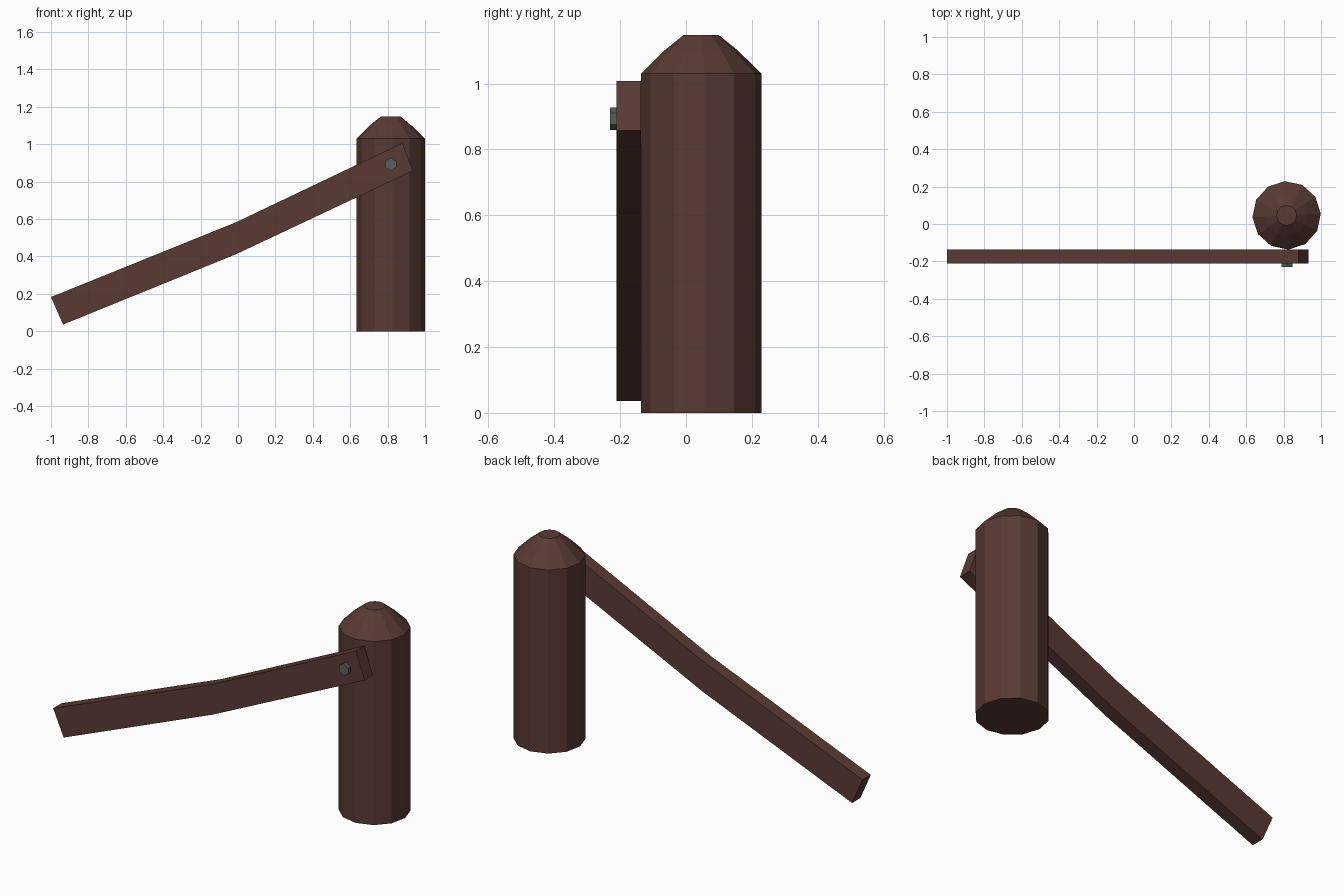
import bpy, bmesh
from math import sin, cos, radians, tau

if "Cube" in bpy.data.objects:
    bpy.data.objects.remove(bpy.data.objects["Cube"])


def material(name, rgb):
    m = bpy.data.materials.new(name)
    m.diffuse_color = (*rgb, 1)
    m.use_nodes = True
    m.node_tree.nodes["Principled BSDF"].inputs["Base Color"].default_value = m.diffuse_color
    return m


def finish(name, bm, mat):
    bmesh.ops.recalc_face_normals(bm, faces=bm.faces)
    me = bpy.data.meshes.new(name)
    bm.to_mesh(me)
    bm.free()
    me.materials.append(mat)
    ob = bpy.data.objects.new(name, me)
    bpy.context.collection.objects.link(ob)
    return ob


def lathe(name, profile, sides, turn, centre, mat):
    """Stack flat-sided rings of (radius, z) and cap both ends."""
    bm = bmesh.new()
    rings = []
    for r, z in profile:
        angles = [radians(turn) + tau * i / sides for i in range(sides)]
        rings.append([bm.verts.new((centre[0] + r * cos(a), centre[1] + r * sin(a), z)) for a in angles])
    for low, high in zip(rings, rings[1:]):
        for i in range(sides):
            j = (i + 1) % sides
            bm.faces.new((low[i], low[j], high[j], high[i]))
    bm.faces.new(rings[0][::-1])
    bm.faces.new(rings[-1])
    return finish(name, bm, mat)


def extrude_y(name, top, bottom, y0, y1, mat):
    """Solid strip between matching top and bottom xz outlines."""
    bm = bmesh.new()
    sections = []
    for t, b in zip(top, bottom):
        sections.append([bm.verts.new(c) for c in (
            (t[0], y0, t[1]), (t[0], y1, t[1]), (b[0], y1, b[1]), (b[0], y0, b[1]))])
    for s, e in zip(sections, sections[1:]):
        for i in range(4):
            j = (i + 1) % 4
            bm.faces.new((s[i], s[j], e[j], e[i]))
    bm.faces.new(sections[0])
    bm.faces.new(sections[-1])
    return finish(name, bm, mat)


wood = material("dark_wood", (0.1, 0.042, 0.033))
iron = material("iron", (0.1, 0.11, 0.115))

# Round post with faceted, flat-tipped top
lathe("post", [(0.183, 0), (0.183, 1.03), (0.112, 1.10), (0.054, 1.147)],
      12, 3, (0.816, 0.046), wood)

# Sloping rail, slightly bent at the middle, lower end near the ground
extrude_y("fallen_rail",
          [(-1.0, 0.183), (-0.008, 0.584), (0.88, 1.007)],
          [(-0.935, 0.036), (-0.008, 0.413), (0.934, 0.857)],
          -0.211, -0.137, wood)

# Hexagonal bolt head pinning the rail to the post
bm = bmesh.new()
bmesh.ops.create_cone(bm, cap_ends=True, segments=6, radius1=0.034, radius2=0.034, depth=0.04)
for v in bm.verts:
    x, y, z = v.co
    v.co = (0.817 + x, -0.21 + z, 0.893 + y)
# keep a corner pointing straight up
c = sum((v.co for v in bm.verts), bm.verts[:][0].co * 0) / len(bm.verts)
if max(v.co.z for v in bm.verts) - c.z < 0.033:
    for v in bm.verts:
        d = v.co - c
        v.co.x, v.co.z = c.x - d.z, c.z + d.x
finish("bolt", bm, iron)
